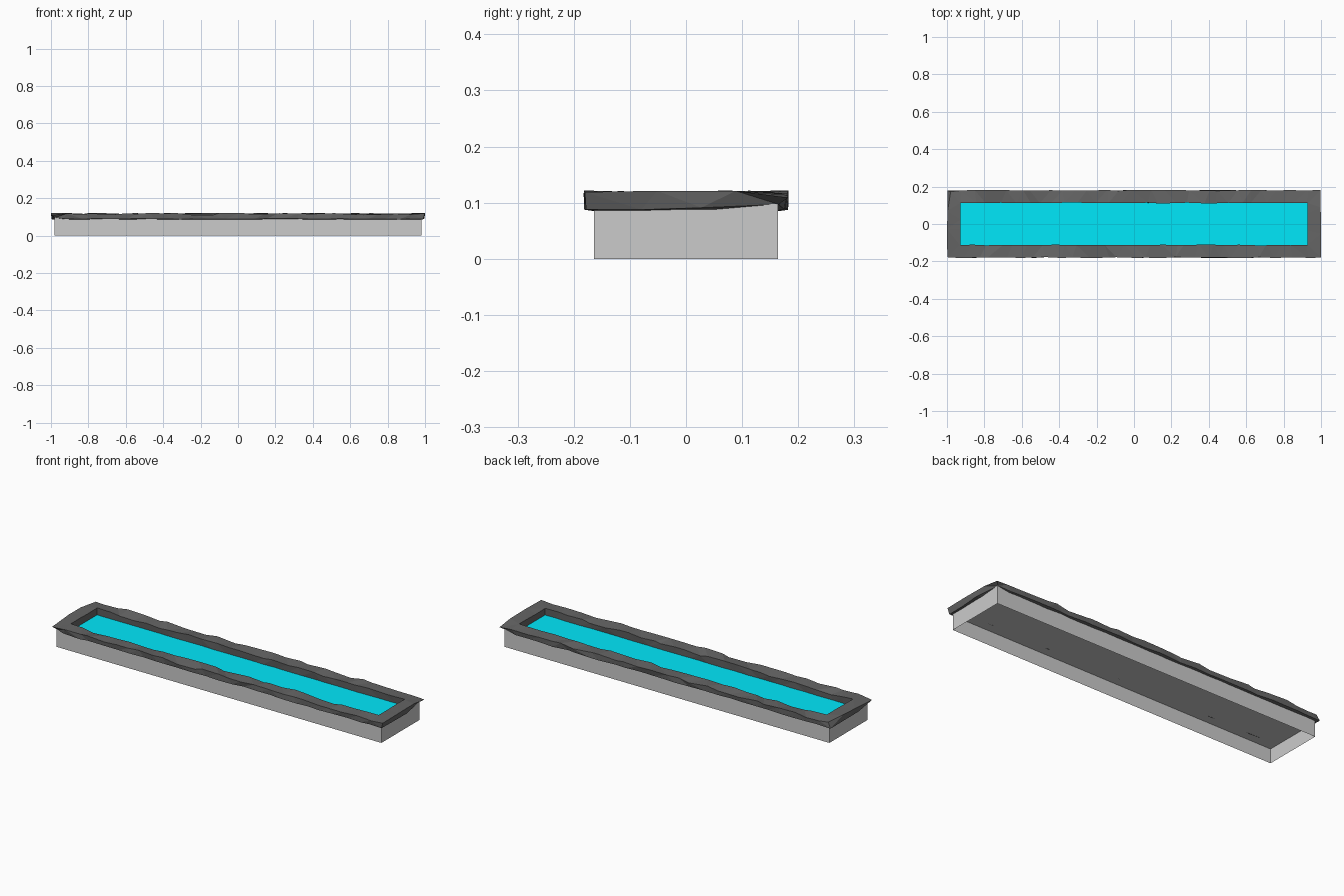
import bpy, bmesh, random

if "Cube" in bpy.data.objects:
    bpy.data.objects.remove(bpy.data.objects["Cube"])

random.seed(4)

def finish(name, bm, color=None):
    me = bpy.data.meshes.new(name)
    bm.to_mesh(me)
    bm.free()
    ob = bpy.data.objects.new(name, me)
    bpy.context.collection.objects.link(ob)
    if color:
        mat = bpy.data.materials.new(name + "_color")
        mat.diffuse_color = color
        mat.use_nodes = True
        mat.node_tree.nodes["Principled BSDF"].inputs["Base Color"].default_value = mat.diffuse_color
        me.materials.append(mat)
    return ob

def box_loop(x, y, z):
    return [(-x, -y, z), (x, -y, z), (x, y, z), (-x, y, z)]

# base: walls open at the bottom, with a raised basin floor
bm = bmesh.new()
lo = [bm.verts.new(c) for c in box_loop(0.98, 0.164, 0)]
hi = [bm.verts.new(c) for c in box_loop(0.98, 0.164, 0.098)]
for i in range(4):
    j = (i + 1) % 4
    bm.faces.new((lo[i], lo[j], hi[j], hi[i]))
bm.faces.new([bm.verts.new(c) for c in box_loop(0.98, 0.164, 0.078)])
finish("base_wall", bm)

# water sheet
bm = bmesh.new()
bm.faces.new([bm.verts.new(c) for c in box_loop(0.94, 0.125, 0.080)])
finish("water", bm, (0.0, 0.81, 0.97, 1))

# rough stone rim: rectangular section swept round, with jittered vertices
def ring(x, y, z, jit, dip, nx=26, ny=3):
    c = box_loop(x, y, z)
    pts = []
    for k in range(4):
        a, b = c[k], c[(k + 1) % 4]
        n = nx if k % 2 == 0 else ny
        for i in range(n):
            t = i / n
            if i:
                t += random.uniform(-0.3, 0.3) / n
            drop = dip * random.random() ** 2 if i and k % 2 == 0 else 0
            pts.append((a[0] + (b[0] - a[0]) * t + random.uniform(-jit, jit) * (k % 2),
                        a[1] + (b[1] - a[1]) * t + random.uniform(-jit, jit) * (1 - k % 2),
                        z + random.uniform(-0.002, 0.002) - drop))
    return pts

bm = bmesh.new()
section = [(0.992, 0.178, 0.089, 0.004, 0), (0.996, 0.180, 0.1205, 0.003, 0.010),
           (0.927, 0.112, 0.1195, 0.002, 0.012), (0.930, 0.115, 0.079, 0.002, 0)]
rings = [[bm.verts.new(p) for p in ring(*s)] for s in section]
n = len(rings[0])
# two opposite corners are chipped underneath, one on top
for i in (0, 29):
    v = rings[0][i]
    v.co = (v.co.x * 0.984, v.co.y * 0.91, 0.097)
    rings[1][i].co.z = 0.109
rings[1][55].co = (-0.978, 0.173, 0.117)
for r in range(4):
    a, b = rings[r], rings[(r + 1) % 4]
    for i in range(n):
        j = (i + 1) % n
        bm.faces.new((a[i], a[j], b[j], b[i]))
bmesh.ops.triangulate(bm, faces=bm.faces[:])
bmesh.ops.recalc_face_normals(bm, faces=bm.faces[:])
# fit the rim to the exact outer size
for axis, half in ((0, 1.0), (1, 0.183)):
    vals = [v.co[axis] for v in bm.verts]
    mid, span = (max(vals) + min(vals)) / 2, max(vals) - min(vals)
    for v in bm.verts:
        v.co[axis] = (v.co[axis] - mid) * 2 * half / span
finish("stone_rim", bm, (0.13, 0.13, 0.13, 1))
